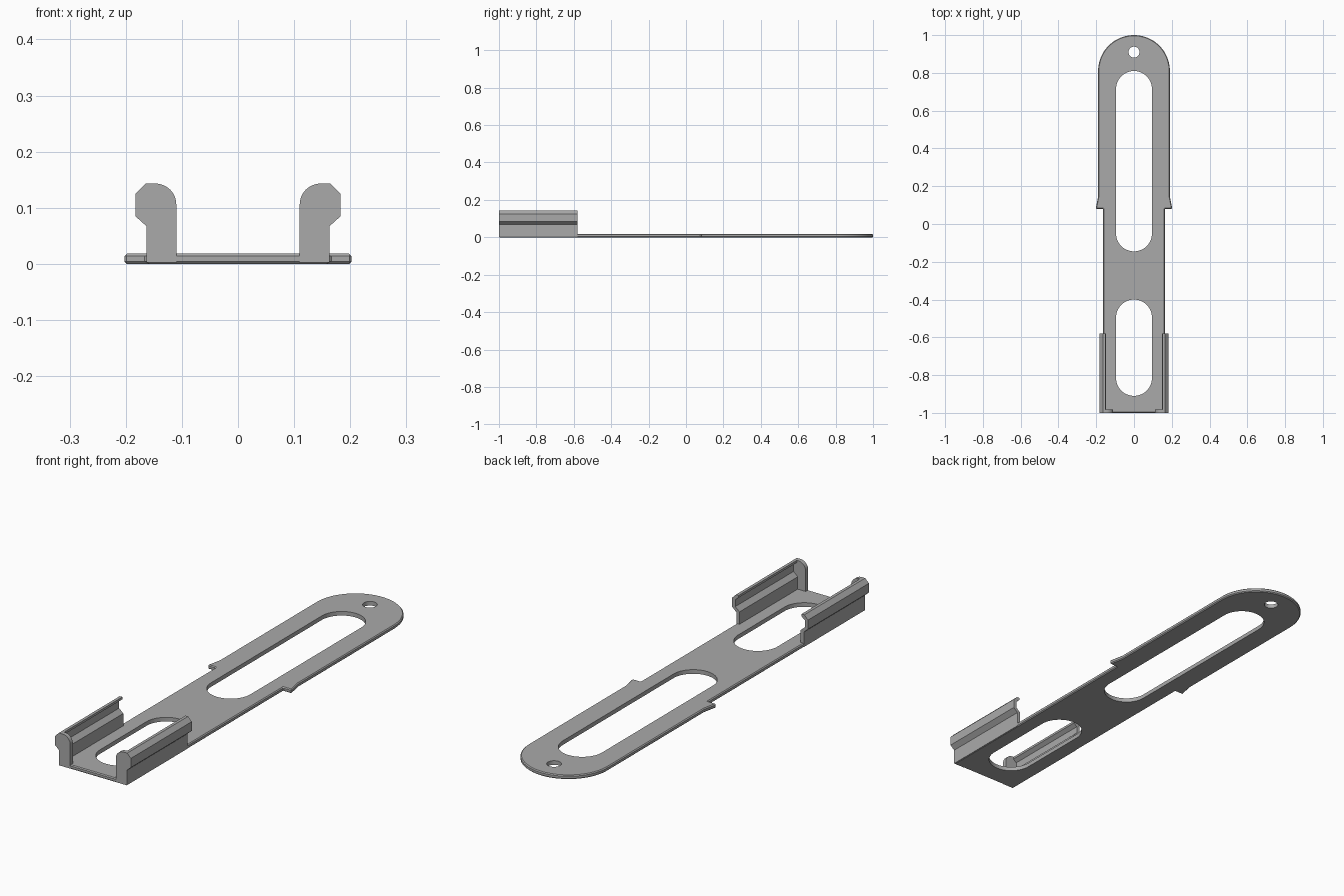
import bpy, bmesh
from math import pi, sin, cos
from mathutils import Vector

cube = bpy.data.objects.get("Cube")
if cube:
    bpy.data.objects.remove(cube)

grey = bpy.data.materials.new("matte grey")
grey.use_nodes = True
GREY = (0.4, 0.4, 0.4, 1)
grey.diffuse_color = GREY
grey.node_tree.nodes["Principled BSDF"].inputs["Base Color"].default_value = GREY

T = 0.018  # plate thickness


def arc(cx, cy, r, start, end, n=24):
    angles = [start + (end - start) * i / n for i in range(n + 1)]
    return [(cx + r * cos(a), cy + r * sin(a)) for a in angles]


def prism(name, points, direction):
    """Extrude a closed outline of 3D points along a direction."""
    bm = bmesh.new()
    face = bm.faces.new([bm.verts.new(p) for p in points])
    ext = bmesh.ops.extrude_face_region(bm, geom=[face])
    verts = [v for v in ext["geom"] if isinstance(v, bmesh.types.BMVert)]
    bmesh.ops.translate(bm, vec=Vector(direction), verts=verts)
    bmesh.ops.recalc_face_normals(bm, faces=bm.faces)
    mesh = bpy.data.meshes.new(name)
    bm.to_mesh(mesh)
    bm.free()
    obj = bpy.data.objects.new(name, mesh)
    bpy.context.collection.objects.link(obj)
    mesh.materials.append(grey)
    return obj


def smooth(obj):
    bpy.ops.object.select_all(action="DESELECT")
    obj.select_set(True)
    bpy.context.view_layer.objects.active = obj
    bpy.ops.object.shade_smooth_by_angle(angle=0.5)


# Base plate: narrow shank, two barbs, rounded end
side = [(0.163, -1), (0.163, 0.08), (0.203, 0.08), (0.19, 0.145)]
outline = side + arc(0, 0.81, 0.19, 0, pi, 48) + [(-x, y) for x, y in reversed(side)]
plate = prism("base_plate", [(x, y, 0) for x, y in outline], (0, 0, T))
bevel = plate.modifiers.new("edge_chamfer", "BEVEL")
bevel.width = 0.004
bevel.segments = 1
bevel.limit_method = "ANGLE"
bevel.angle_limit = 1.2


# Two long slots and a hanging hole
def slot(name, y0, y1, r):
    pts = arc(0, y1 - r, r, 0, pi) + arc(0, y0 + r, r, pi, 2 * pi)
    cutter = prism(name, [(x, y, -0.1) for x, y in pts], (0, 0, 0.3))
    cutter.hide_render = True
    cutter.hide_set(True)
    cut = plate.modifiers.new(name, "BOOLEAN")
    cut.object = cutter
    cut.solver = "EXACT"
    return cutter


cutters = [slot("long_slot_cutter", -0.145, 0.81, 0.095),
           slot("short_slot_cutter", -0.91, -0.4, 0.095),
           slot("hole_cutter", 0.881, 0.939, 0.029)]
bpy.context.view_layer.objects.active = plate
for mod in list(plate.modifiers):
    bpy.ops.object.modifier_apply(modifier=mod.name)
for cutter in cutters:
    bpy.data.objects.remove(cutter)
smooth(plate)

# Clip rails and their front stops, one pair per side
outer = [(0.163, 0.002), (0.163, 0.067), (0.183, 0.085), (0.183, 0.125), (0.165, 0.143)]
groove = [(0.152, 0.143), (0.152, 0.133), (0.168, 0.12), (0.168, 0.09),
          (0.148, 0.072), (0.148, 0.002)]
stop_inner = arc(0.147, 0.106, 0.037, pi / 2, pi, 12) + [(0.11, 0.002)]
for label, s in (("left", 1), ("right", -1)):
    prism(label + "_clip_rail", [(s * x, -1, z) for x, z in outer + groove], (0, 0.42, 0))
    stop = prism(label + "_front_stop", [(s * x, -1, z) for x, z in outer + stop_inner],
                 (0, 0.018, 0))
    smooth(stop)
